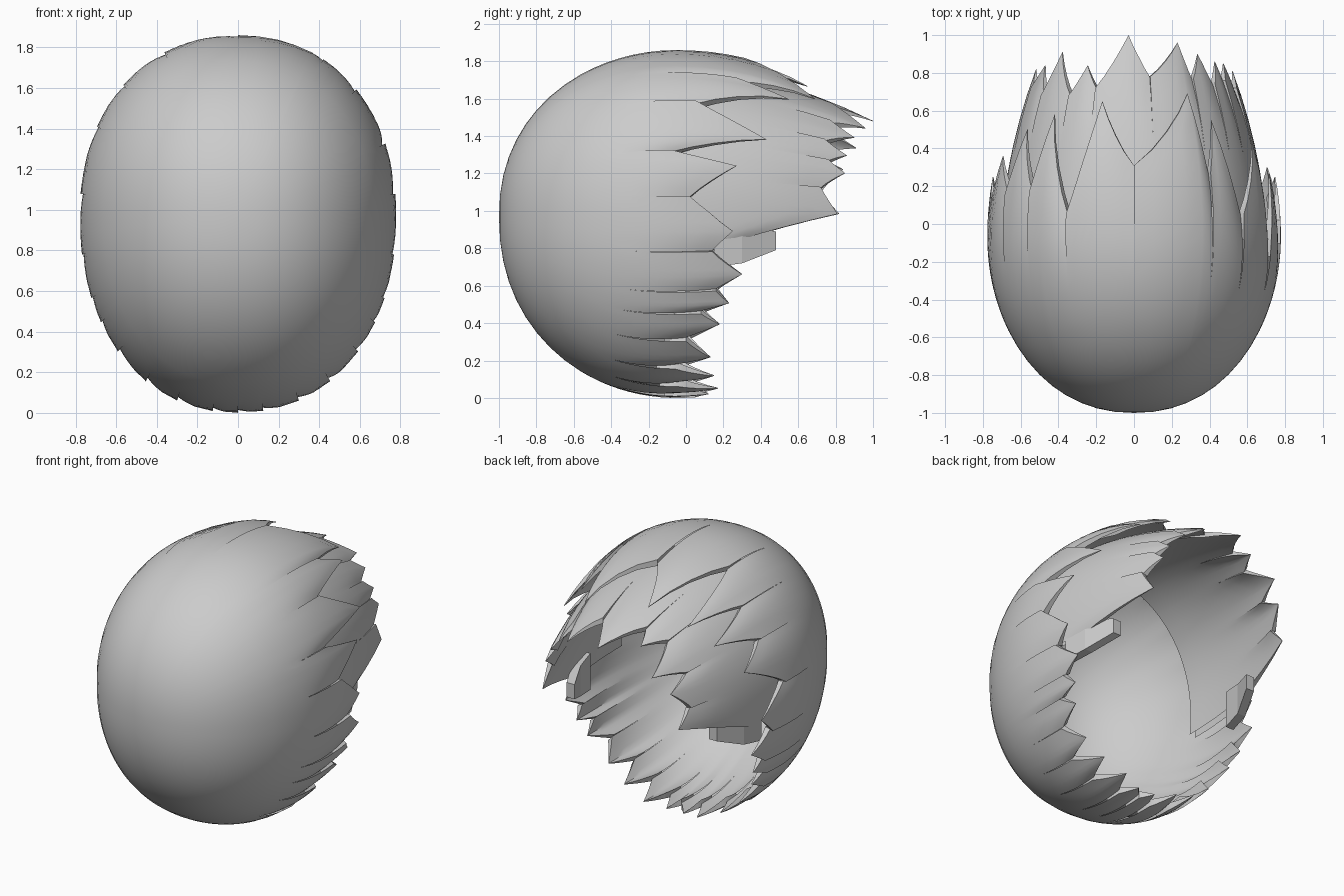
import bpy, bmesh
from math import sin, cos, acos, radians, pi

if "Cube" in bpy.data.objects:
    bpy.data.objects.remove(bpy.data.objects["Cube"])

CZ = 0.97   # height of the widest section


def cross(az, s, y):
    """Point on the rounded cross-section at depth y; az 0 = up, 90 = +x."""
    c, n = cos(az), sin(az)
    c = (1 if c > 0 else -1) * abs(c) ** 0.93
    n = (1 if n > 0 else -1) * abs(n) ** 0.93
    return (0.78 * s * n, y, CZ + s * c * (0.89 if c > 0 else 0.97))


def outer_profile(t, y_rim):
    """Egg-shaped profile from the closed end (t=0) to the rim (t=1)."""
    d = y_rim + 0.05
    rim = acos(max(-1, min(1, -d / (0.95 if d < 0 else 1.2))))
    # shared rings on the closed end, then stretch out to each rim point
    p = t / 0.45 * 1.0 if t < 0.45 else 1.0 + (rim - 1.0) * (t - 0.45) / 0.55
    y = -0.05 - cos(p) * (0.95 if p < pi / 2 else 1.2)
    return y, sin(p) ** (0.92 if p < pi / 2 else 1.0)


def fringe_profile(t, y_rim):
    """Flatter inner profile, narrowing toward the opening."""
    y = -0.25 + (y_rim + 0.25) * t
    return y, 0.9 - 0.1 * y - 0.22 * y * y


def hair_layer(name, rim, profile, thick, step, rows, closed):
    """rim alternates valley, tip, valley ... as (azimuth in degrees, y)."""
    bm = bmesh.new()
    n = 4
    for k in range(0, len(rim) - 2, 2):
        v0, tip, v1 = rim[k:k + 3]
        cols = []
        for i in range(2 * n + 1):
            a, b = (v0, tip) if i <= n else (v1, tip)
            u = i / n if i <= n else 2 - i / n
            f = u ** 1.1
            az = radians(a[0] + (b[0] - a[0]) * u)
            y_rim = a[1] + (b[1] - a[1]) * f
            side = i / (2 * n)
            out, inn = [], []
            for j in range(rows + 1):
                t = j / rows
                y, s = profile(t, y_rim)
                late = max(0, (t - 0.5) / 0.5) ** 3
                s *= 1 - step * side * late * (1 - 0.5 * f)
                out.append(bm.verts.new(cross(az, s, y)))
                th = thick * (1 - 0.9 * f * t ** 4)
                yi = y + (0.06 * (1 - t) ** 2 if closed else 0)
                inn.append(bm.verts.new(cross(az, s * (1 - th), yi)))
            cols.append((out, inn))
        for (o0, i0), (o1, i1) in zip(cols, cols[1:]):
            for j in range(rows):
                bm.faces.new((o0[j], o0[j + 1], o1[j + 1], o1[j]))
                bm.faces.new((i0[j], i1[j], i1[j + 1], i0[j + 1]))
            bm.faces.new((o0[-1], i0[-1], i1[-1], o1[-1]))
        # side walls of each tuft near its tip
        for o, i in (cols[0], cols[-1]):
            for j in range(rows - 2, rows):
                bm.faces.new((o[j], i[j], i[j + 1], o[j + 1]))
    bmesh.ops.remove_doubles(bm, verts=bm.verts, dist=0.0015)
    bmesh.ops.recalc_face_normals(bm, faces=bm.faces)
    me = bpy.data.meshes.new(name)
    bm.to_mesh(me)
    bm.free()
    ob = bpy.data.objects.new(name, me)
    bpy.context.collection.objects.link(ob)
    bpy.context.view_layer.objects.active = ob
    ob.select_set(True)
    bpy.ops.object.shade_smooth_by_angle(angle=radians(35))
    ob.select_set(False)


# lower edge tufts, going from the side down to the underside
low = [(100, 0.14), (108, 0.30), (113, 0.16),
       (118, 0.23), (121, 0.08), (126, 0.18), (132, 0.0), (141, 0.13),
       (146, -0.06), (153, 0.15), (159, -0.04), (166, 0.17), (172, 0.0),
       (176, 0.12)]
# upper edge tufts, from the left side over the crown to the right side
top = [(-84, 0.02), (-72, 0.36), (-62, 0.16), (-54, 0.50), (-45, 0.17),
       (-38, 0.58), (-26, 0.05), (-14, 0.65), (0, 0.31), (26, 0.69),
       (31, 0.27), (36, 0.55), (47, 0.05), (61, 0.43), (68, -0.08),
       (73, 0.27), (84, 0.02), (94, 0.25)]
left = [(-a, y) for a, y in reversed(low)]
outer = [(-180, 0.05)] + left[:-1] + [(-100, 0.14), (-94, 0.25)] + top + low + [(180, 0.05)]
hair_layer("outer_hair", outer, outer_profile, 0.05, 0.03, 20, True)

# fringe overhanging the opening, below the outer layer
fringe = [(-98, 0.28), (-89, 0.82), (-79, 0.72), (-66, 0.84), (-59, 0.68),
          (-50, 0.91), (-36, 0.68), (-27, 0.84), (-20, 0.72), (-3, 1.0),
          (8, 0.78), (28, 0.96), (34, 0.77), (42, 0.90), (50, 0.74),
          (57, 0.86), (62, 0.76), (68, 0.85), (77, 0.72), (89, 0.81), (98, 0.28)]
hair_layer("fringe_hair", fringe, fringe_profile, 0.06, 0.03, 8, False)

# short blunt sideburns either side of the opening
for sx, label in ((1, "right"), (-1, "left")):
    bm = bmesh.new()
    ends = []
    for y, x, z0, z1 in ((0.15, 0.68, 0.70, 0.95), (0.30, 0.65, 0.72, 0.93), (0.48, 0.57, 0.79, 0.89)):
        ends.append([bm.verts.new((sx * px, y, z)) for px, z in
                     ((x, z0), (x, z1), (x - 0.06, z1), (x - 0.06, z0))])
    for a, b in zip(ends, ends[1:]):
        for i in range(4):
            bm.faces.new((a[i], a[(i + 1) % 4], b[(i + 1) % 4], b[i]))
    bm.faces.new(ends[0])
    bm.faces.new(ends[-1])
    bmesh.ops.recalc_face_normals(bm, faces=bm.faces)
    me = bpy.data.meshes.new(label + "_sideburn")
    bm.to_mesh(me)
    bm.free()
    bpy.context.collection.objects.link(bpy.data.objects.new(label + "_sideburn", me))
